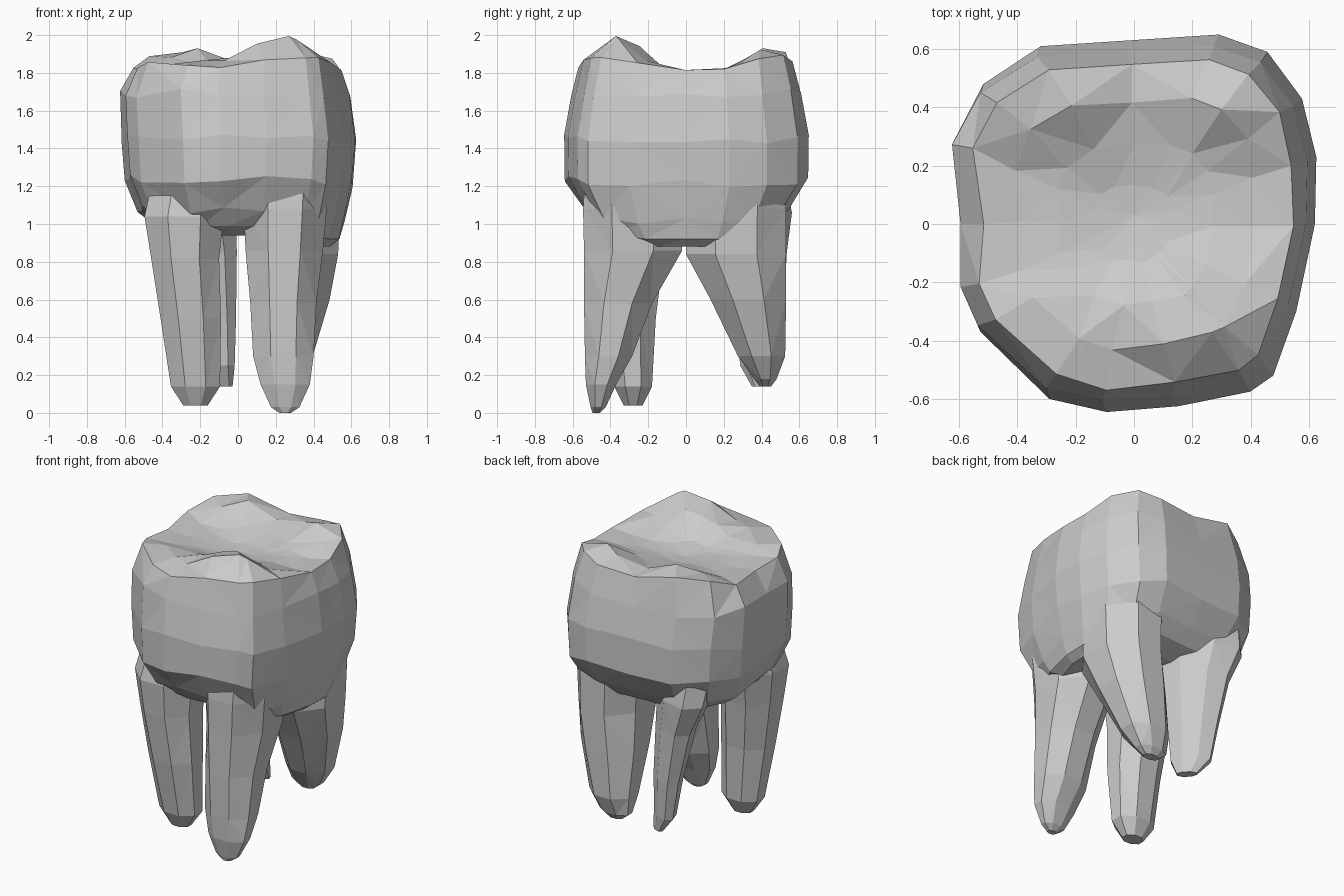
import bpy, bmesh, math, random

if "Cube" in bpy.data.objects:
    bpy.data.objects.remove(bpy.data.objects["Cube"])
random.seed(4)

# Crown outline seen from above, counter-clockwise from the right
OUTLINE = [(.625, .0), (.63, .23), (.58, .43), (.46, .59), (.29, .65), (-.02, .63),
           (-.33, .61), (-.53, .48), (-.63, .29), (-.6, .0), (-.6, -.23), (-.54, -.37),
           (-.3, -.6), (-.1, -.645), (.15, -.625), (.40, -.575), (.48, -.52), (.56, -.3)]
# Cusps: x, y, height, x spread, y spread
CUSPS = [(.21, -.35, .21, .24, .17), (-.27, .43, .14, .25, .16),
         (.33, .42, .13, .2, .15), (-.3, -.35, .07, .25, .16)]


def make_object(name, bm):
    bmesh.ops.recalc_face_normals(bm, faces=bm.faces)
    bmesh.ops.triangulate(bm, faces=bm.faces)
    mesh = bpy.data.meshes.new(name)
    bm.to_mesh(mesh)
    bm.free()
    obj = bpy.data.objects.new(name, mesh)
    bpy.context.collection.objects.link(obj)
    return obj


def loft(name, rings, top=None):
    """Closed skin through equal-sized rings, bottom ring first."""
    bm = bmesh.new()
    rows = [[bm.verts.new(p) for p in ring] for ring in rings]
    n = len(rows[0])
    for a, b in zip(rows, rows[1:]):
        for i in range(n):
            j = (i + 1) % n
            bm.faces.new((a[i], a[j], b[j], b[i]))
    bm.faces.new(rows[0])
    if top:
        tip = bm.verts.new(top)
        for i in range(n):
            bm.faces.new((rows[-1][i], rows[-1][(i + 1) % n], tip))
    else:
        bm.faces.new(rows[-1])
    return make_object(name, bm)


def chew_height(x, y):
    return min(2, 1.8 + sum(h * math.exp(-((x - a) / s) ** 2 - ((y - b) / t) ** 2)
                            for a, b, h, s, t in CUSPS))


def wobble(v, amount):
    return v + random.uniform(-amount, amount)


# Crown sides: x scale, y scale, right-side x scale, x shift, z, right-side drop
rings = []
for sx, sy, right, dx, z, drop in [(.5, .5, .74, .02, .94, .06), (.72, .72, .82, .02, .99, .07),
                                   (.86, .84, .88, .01, 1.08, .07), (.96, .995, .955, .005, 1.24, .03),
                                   (.985, 1, .985, .005, 1.45, 0), (.975, .94, .96, -.01, 1.69, 0)]:
    ring = []
    for x, y in OUTLINE:
        w = min(max((x - .35) / .2, 0), 1)      # right side runs straight down into the roots
        ring.append((x * (sx + (right - sx) * w) + dx, y * sy,
                     wobble(z - drop * w, .025 if z > 1 else 0)))
    rings.append(ring)

# Crown top: rim, cusp ridge and chewing surface
for s, raise_by in [(.87, .015), (.66, 0), (.42, 0), (.2, -.01)]:
    ring = []
    for x, y in OUTLINE:
        px, py = wobble(x * s, .01), wobble(y * s, .01)
        ring.append((px, py, min(chew_height(px, py) + raise_by, 2)))
    rings.append(ring)
tooth = loft("tooth", rings, (0, .03, 1.785))


def root(name, sections, turn=0):
    """Eight-sided tapering root; sections are x, y, half width, half depth, z."""
    k = 1 / math.cos(math.pi / 8)
    ca, sa = math.cos(turn), math.sin(turn)
    rs = []
    for x, y, rx, ry, z in sections:
        ring = []
        for i in range(8):
            t = (i + .5) * math.pi / 4
            u, v = rx * k * math.cos(t), ry * k * math.sin(t)
            ring.append((x + u * ca - v * sa, y + u * sa + v * ca, z))
        rs.append(ring)
    return loft(name, rs)


roots = [
    root("front_right_root", [(.25, -.28, .24, .25, 1.3), (.25, -.285, .22, .26, 1.08),
                              (.245, -.28, .205, .26, .86), (.24, -.36, .175, .18, .58),
                              (.24, -.41, .16, .125, .3), (.25, -.45, .13, .08, .15),
                              (.25, -.465, .075, .04, .03), (.25, -.475, .03, .02, .0)]),
    root("front_left_root", [(-.25, -.25, .19, .19, 1.3), (-.285, -.29, .21, .21, 1.04),
                             (-.28, -.3, .18, .18, .82), (-.25, -.3, .16, .14, .5),
                             (-.225, -.28, .13, .1, .14), (-.225, -.28, .065, .05, .04)]),
    root("back_right_root", [(.31, .27, .24, .25, 1.3), (.32, .27, .22, .26, 1.08),
                             (.32, .265, .21, .265, .84), (.29, .33, .195, .2, .6),
                             (.25, .4, .145, .125, .3), (.22, .42, .1, .06, .18),
                             (.22, .42, .05, .03, .14)]),
    root("back_left_root", [(-.25, .3, .25, .16, 1.25), (-.23, .34, .25, .15, 1.06),
                            (-.18, .36, .2, .11, .85), (-.14, .385, .15, .08, .5),
                            (-.12, .39, .12, .06, .25), (-.08, .4, .06, .03, .14)],
         math.radians(135)),
]

# Fuse the roots into the crown
bpy.context.view_layer.objects.active = tooth
for r in roots:
    mod = tooth.modifiers.new("fuse", 'BOOLEAN')
    mod.operation, mod.solver, mod.object = 'UNION', 'EXACT', r
    bpy.ops.object.modifier_apply(modifier=mod.name)
    bpy.data.objects.remove(r)
